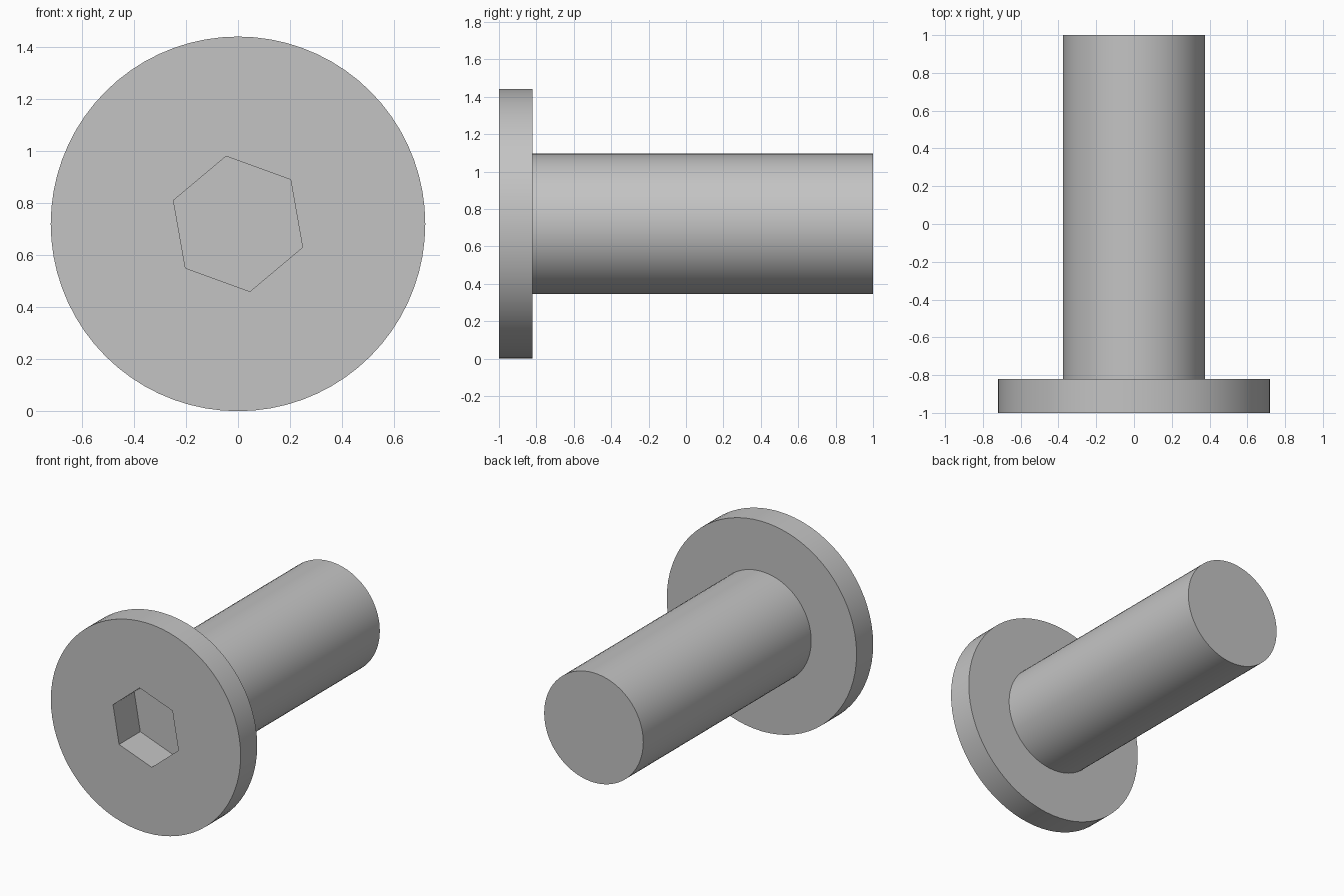
import bpy
import bmesh
import math
from mathutils import Vector

cube = bpy.data.objects.get("Cube")
if cube:
    bpy.data.objects.remove(cube, do_unlink=True)

AXIS_Z = 0.72


def lathe(name, profile, sides, turn=0.0):
    """Closed solid from (radius, y) rings around the horizontal y axis."""
    bm = bmesh.new()
    rings = []
    for radius, y in profile:
        ring = []
        for i in range(sides):
            a = turn + math.tau * i / sides
            ring.append(bm.verts.new(Vector((radius * math.cos(a), y,
                                             AXIS_Z + radius * math.sin(a)))))
        rings.append(ring)
    for near, far in zip(rings, rings[1:]):
        for i in range(sides):
            j = (i + 1) % sides
            bm.faces.new((near[i], near[j], far[j], far[i]))
    bm.faces.new(rings[0])
    bm.faces.new(rings[-1])
    bmesh.ops.recalc_face_normals(bm, faces=bm.faces)
    mesh = bpy.data.meshes.new(name)
    bm.to_mesh(mesh)
    bm.free()
    obj = bpy.data.objects.new(name, mesh)
    bpy.context.collection.objects.link(obj)
    return obj


# Plain metal
metal = bpy.data.materials.new("grey_metal")
metal.use_nodes = True
grey = (0.55, 0.55, 0.55, 1.0)
metal.diffuse_color = grey
metal.node_tree.nodes["Principled BSDF"].inputs["Base Color"].default_value = grey

# Disc head and shaft in one turned body
bolt = lathe("bolt_body", [(0.72, -1), (0.72, -0.82), (0.376, -0.82), (0.376, 1)], 72)
bolt.data.materials.append(metal)

# Hexagonal socket, cut through the head into the shaft
cutter = lathe("socket_cutter", [(0.264, -1.2), (0.264, -0.77)], 6, math.radians(40))
cutter.data.materials.append(metal)
cutter.hide_render = True
cut = bolt.modifiers.new("socket", 'BOOLEAN')
cut.operation = 'DIFFERENCE'
cut.solver = 'EXACT'
cut.object = cutter

bpy.ops.object.select_all(action='DESELECT')
bolt.select_set(True)
bpy.context.view_layer.objects.active = bolt
bpy.ops.object.modifier_apply(modifier=cut.name)
bpy.data.objects.remove(cutter, do_unlink=True)
bpy.ops.object.shade_smooth_by_angle(angle=math.radians(30))
